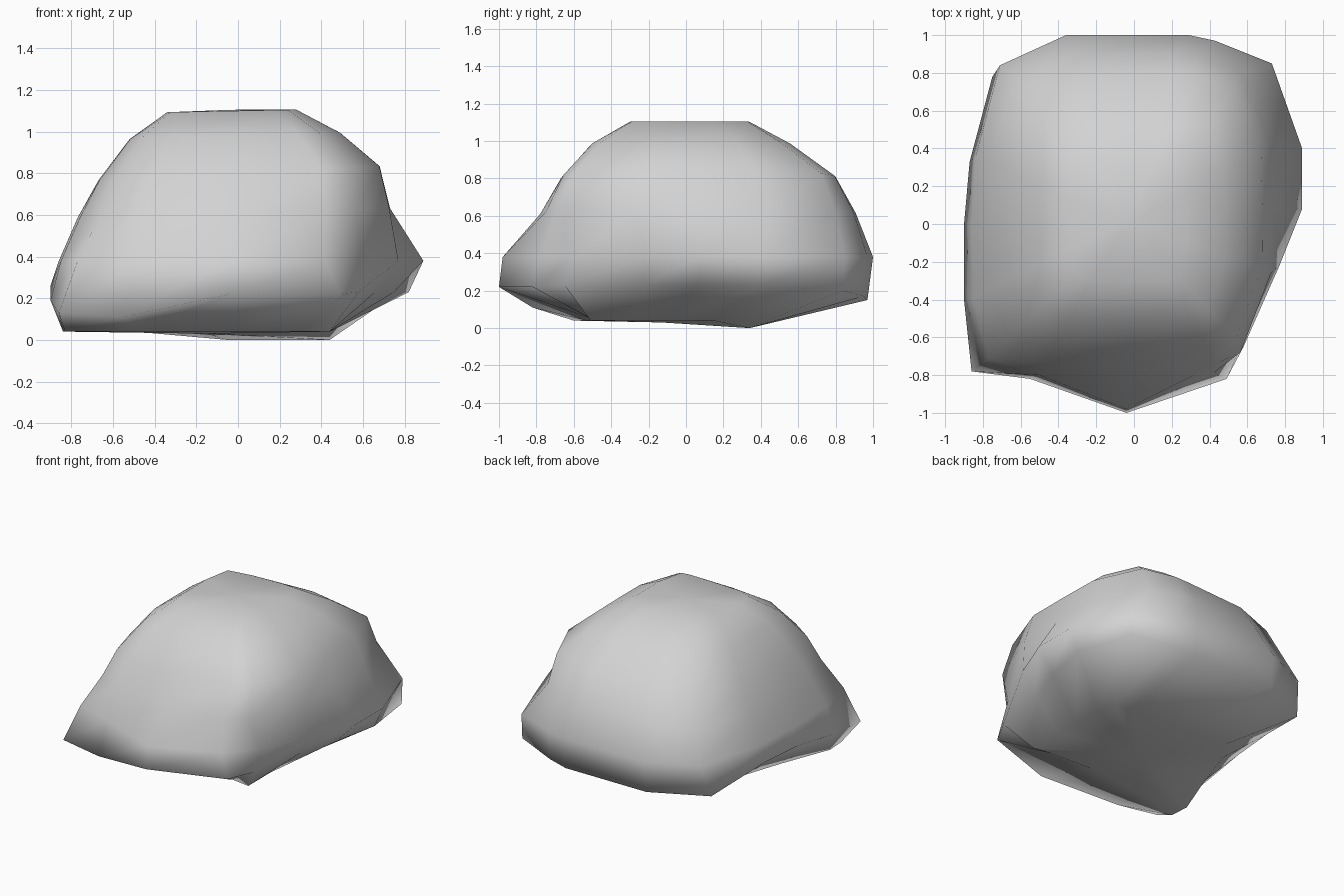
import bpy
import bmesh

cube = bpy.data.objects.get("Cube")
if cube:
    bpy.data.objects.remove(cube, do_unlink=True)

# Sloped underside, counter-clockwise from the left: x, y
BASE = [(.44, .15), (.44, .34), (.3, .34), (.18, .34),
        (-.05, .34), (-.5, .34), (-.6, .2), (-.7, -.1),
        (-.84, -.46), (-.83, -.6), (-.5, -.53), (-.04, -.47),
        (.3, -.49), (.44, -.51), (.44, -.25), (.44, -.07)]

# Overhanging lower rim of the boulder: x, y, height
RIM = [(.82, .4, .23), (.73, .84, .2), (.43, .95, .17), (.29, .97, .15),
       (-.36, .97, .15), (-.75, .78, .15), (-.87, .33, .26), (-.9, 0, .26),
       (-.9, -.4, .19), (-.86, -.78, .13), (-.55, -.82, .11), (-.04, -1, .22),
       (.49, -.82, .22), (.58, -.65, .23), (.66, -.22, .23), (.75, .06, .23)]

# Shoulder just above the rim: x, y
SHOULDER = [(.89, .4), (.73, .85), (.43, .97), (.29, 1),
            (-.36, 1), (-.71, .84), (-.84, .35), (-.86, 0),
            (-.85, -.4), (-.77, -.71), (-.5, -.8), (-.04, -.98),
            (.42, -.79), (.59, -.59), (.77, -.22), (.89, .08)]


def stretch(value, low, high):
    """Scale a unit value by a separate extent on each side of zero."""
    return value * (high if value > 0 else -low)


def rounded_ring(bm, z, left, right, front, back, power, tilt):
    """Rounded rectangle in the rim directions, tilted up toward the left side."""
    ring = []
    for rx, ry, _ in RIM:
        size = (abs(rx) ** power + abs(ry) ** power) ** (-1 / power)
        x = stretch(rx * size, left, right)
        y = stretch(ry * size, front, back)
        ring.append(bm.verts.new((x, y, z + tilt * x)))
    return ring


def bridge(bm, lower, upper):
    count = len(lower)
    for i in range(count):
        j = (i + 1) % count
        bm.faces.new((lower[i], lower[j], upper[j], upper[i]))


bm = bmesh.new()

# The underside dips to the ground at its back left edge
base = [bm.verts.new((x, y, 0 if x > -.1 and y > .3 else .04)) for x, y in BASE]

# Rim and shoulder, then the stacked levels of the dome
rings = [base,
         [bm.verts.new(p) for p in RIM],
         [bm.verts.new((x, y, .38)) for x, y in SHOULDER],
         rounded_ring(bm, .61, -.77, .73, -.78, .91, 3.6, .03),
         rounded_ring(bm, .8, -.67, .68, -.67, .8, 4.3, .05),
         rounded_ring(bm, .98, -.52, .49, -.51, .56, 4.5, .03),
         rounded_ring(bm, 1.1, -.34, .28, -.3, .34, 8, .02)]
for lower, upper in zip(rings, rings[1:]):
    bridge(bm, lower, upper)

# Close the top and the underside with fans
for ring, height in ((rings[-1], 1.105), (base, .03)):
    cap = bm.faces.new(ring)
    middle = bmesh.ops.poke(bm, faces=[cap])["verts"][0]
    middle.co.z = height
bmesh.ops.recalc_face_normals(bm, faces=bm.faces[:])

mesh = bpy.data.meshes.new("boulder")
bm.to_mesh(mesh)
bm.free()
boulder = bpy.data.objects.new("boulder", mesh)
bpy.context.collection.objects.link(boulder)

# Plain stone colour
stone = bpy.data.materials.new("grey stone")
stone.use_nodes = True
colour = (.65, .65, .65, 1)
stone.diffuse_color = colour
stone.node_tree.nodes["Principled BSDF"].inputs["Base Color"].default_value = colour
mesh.materials.append(stone)

# Soft shading across the worn surface
for polygon in mesh.polygons:
    polygon.use_smooth = True
